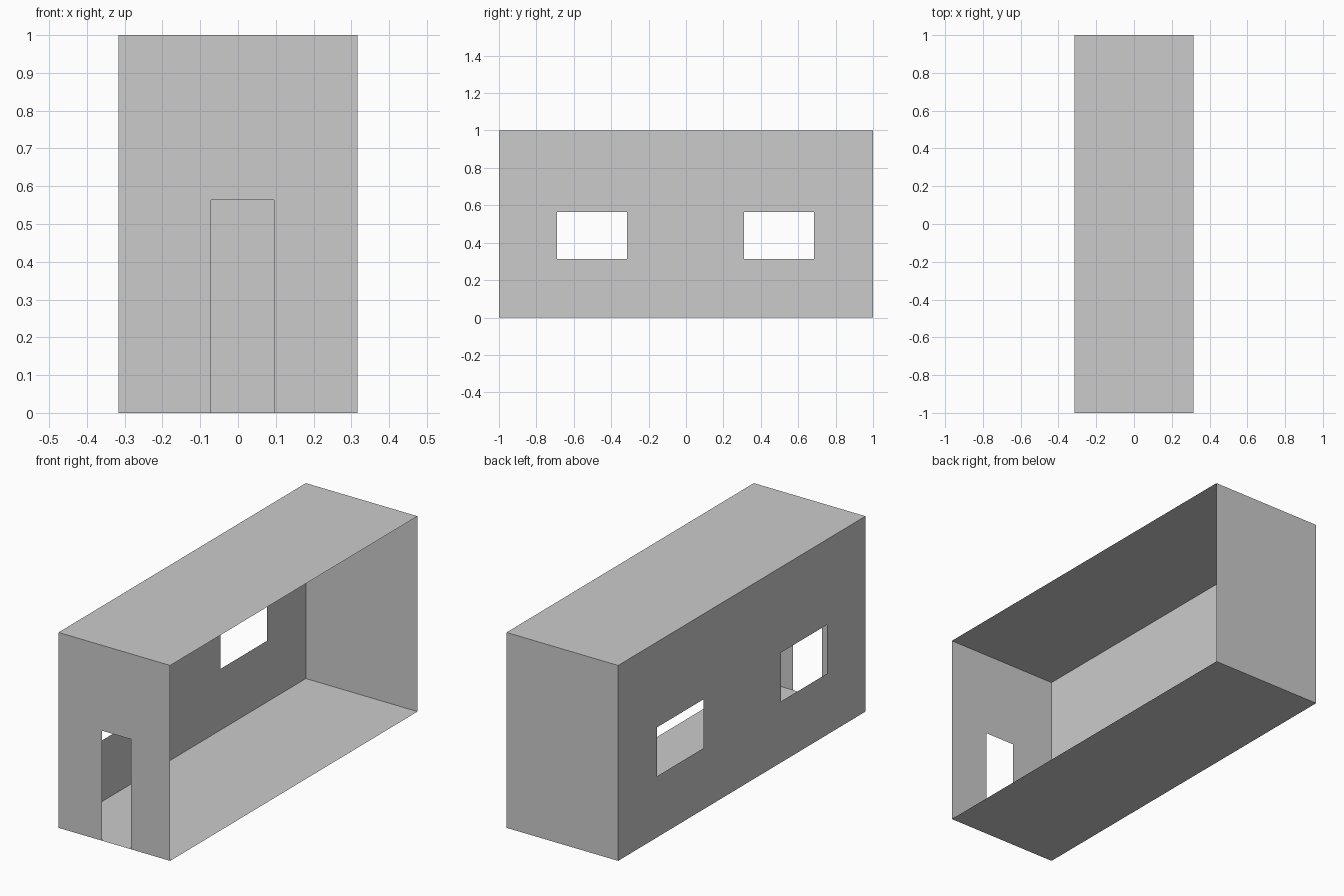
import bpy, bmesh

if "Cube" in bpy.data.objects:
    bpy.data.objects.remove(bpy.data.objects["Cube"])

X, Y, H = 0.316, 1.0, 1.0   # half width, half length, height


def panel(name, us, vs, place, holes=()):
    """Flat sheet on a grid of cut lines; cells listed in holes are left open."""
    bm = bmesh.new()
    grid = [[bm.verts.new(place(u, v)) for v in vs] for u in us]
    for i in range(len(us) - 1):
        for j in range(len(vs) - 1):
            if (i, j) not in holes:
                bm.faces.new((grid[i][j], grid[i + 1][j],
                              grid[i + 1][j + 1], grid[i][j + 1]))
    mesh = bpy.data.meshes.new(name)
    bm.to_mesh(mesh)
    bm.free()
    obj = bpy.data.objects.new(name, mesh)
    bpy.context.collection.objects.link(obj)
    return obj


# Floor and flat roof
panel("floor", (-X, X), (-Y, Y), lambda u, v: (u, v, 0))
panel("roof", (-X, X), (-Y, Y), lambda u, v: (u, v, H))

# Front wall with doorway
panel("front_wall", (-X, -0.071, 0.095, X), (0, 0.563, H),
      lambda u, v: (u, -Y, v), holes={(1, 0)})

# Solid back wall
panel("back_wall", (X, -X), (0, H), lambda u, v: (u, Y, v))

# Left wall with two windows; the right side stays open
panel("window_wall", (Y, 0.685, 0.31, -0.315, -0.69, -Y), (0, 0.313, 0.563, H),
      lambda u, v: (-X, u, v), holes={(1, 1), (3, 1)})
